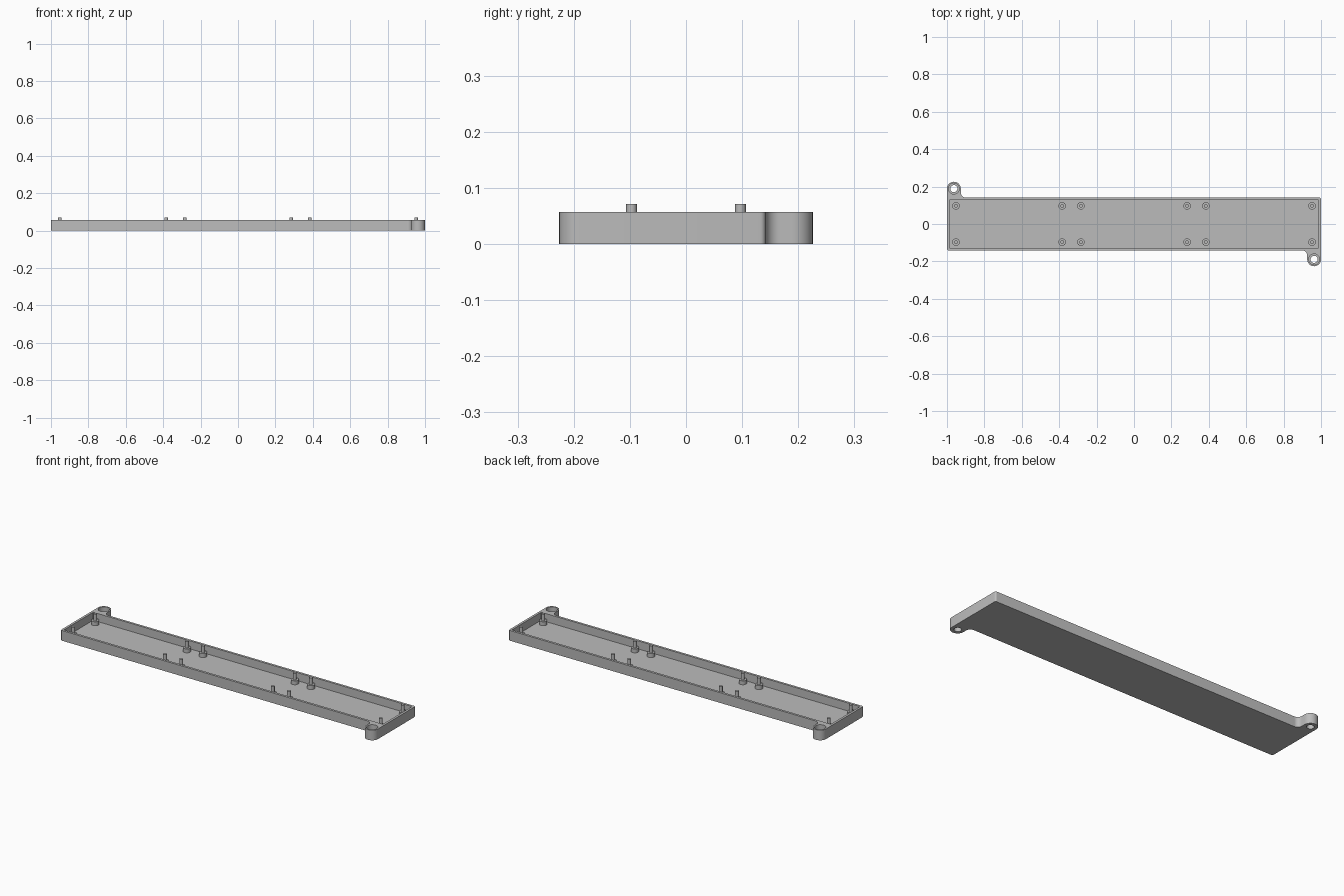
import bpy, bmesh, math

if "Cube" in bpy.data.objects:
    bpy.data.objects.remove(bpy.data.objects["Cube"])

HALF_Y, TOP, FLOOR, WALL = 0.142, 0.057, 0.012, 0.013
TAB_X, TAB_Y, TAB_R, FILLET = 0.963, 0.189, 0.037, 0.025

grey = bpy.data.materials.new("mid grey")
grey.diffuse_color = (0.5, 0.5, 0.5, 1)
grey.use_nodes = True
grey.node_tree.nodes["Principled BSDF"].inputs["Base Color"].default_value = grey.diffuse_color


def arc(cx, cy, r, a0, a1, n):
    """Points along an arc, angles in degrees."""
    angles = [math.radians(a0 + (a1 - a0) * i / n) for i in range(n + 1)]
    return [(cx + r * math.cos(a), cy + r * math.sin(a)) for a in angles]


def finish(name, bm):
    bmesh.ops.recalc_face_normals(bm, faces=bm.faces)
    mesh = bpy.data.meshes.new(name)
    bm.to_mesh(mesh)
    bm.free()
    mesh.materials.append(grey)
    ob = bpy.data.objects.new(name, mesh)
    bpy.context.collection.objects.link(ob)
    return ob


def prism(name, outline, z0, z1):
    """Solid extrusion of a flat outline."""
    bm = bmesh.new()
    face = bm.faces.new([bm.verts.new((x, y, z0)) for x, y in outline])
    new = bmesh.ops.extrude_face_region(bm, geom=[face])["geom"]
    bmesh.ops.translate(bm, vec=(0, 0, z1 - z0),
                        verts=[v for v in new if isinstance(v, bmesh.types.BMVert)])
    return finish(name, bm)


def lathe(name, profile, x, y, steps=24):
    """Closed round part from (radius, z) rings, capped at both ends."""
    bm = bmesh.new()
    rings = [[bm.verts.new((x + px, y + py, z))
              for px, py in arc(0, 0, r, 0, 360 - 360 / steps, steps - 1)]
             for r, z in profile]
    for a, b in zip(rings, rings[1:]):
        for i in range(steps):
            j = (i + 1) % steps
            bm.faces.new((a[i], a[j], b[j], b[i]))
    bm.faces.new(rings[0])
    bm.faces.new(rings[-1])
    return finish(name, bm)


def smooth(ob):
    bpy.ops.object.select_all(action="DESELECT")
    ob.select_set(True)
    bpy.context.view_layer.objects.active = ob
    bpy.ops.object.shade_smooth_by_angle(angle=math.radians(35))


def cut(ob, cutter):
    bpy.context.view_layer.objects.active = ob
    mod = ob.modifiers.new("cut", "BOOLEAN")
    mod.operation, mod.solver, mod.object = "DIFFERENCE", "EXACT", cutter
    bpy.ops.object.modifier_apply(modifier=mod.name)
    bpy.data.objects.remove(cutter)


# Tray outline: one half with filleted screw ear, repeated by a half turn
half = arc(TAB_X - TAB_R - FILLET, -HALF_Y - FILLET, FILLET, 90, 0, 10)
half += arc(TAB_X, -TAB_Y, TAB_R, 180, 360, 28)
half += arc(0.99, HALF_Y - 0.01, 0.01, 0, 90, 5)
tray = prism("tray", half + [(-x, -y) for x, y in half], 0, TOP)

# Open pocket inside the walls
ix, iy = 1 - WALL, HALF_Y - WALL
cut(tray, prism("pocket_cutter", [(-ix, -iy), (ix, -iy), (ix, iy), (-ix, iy)],
                FLOOR, TOP + 0.05))

# Counterbored screw holes through the ears
for s in (1, -1):
    cut(tray, lathe("hole_cutter", [(0.019, -0.05), (0.019, 0.03), (0.029, 0.03),
                                    (0.029, TOP + 0.05)], s * TAB_X, -s * TAB_Y, 32))
smooth(tray)

# Stepped standoffs with locating pins
for x in (-0.952, -0.384, -0.284, 0.284, 0.384, 0.952):
    for y in (-0.097, 0.097):
        smooth(lathe("standoff_pin", [(0.02, FLOOR - 0.002), (0.02, 0.034),
                                      (0.0095, 0.034), (0.0095, 0.071)], x, y))
